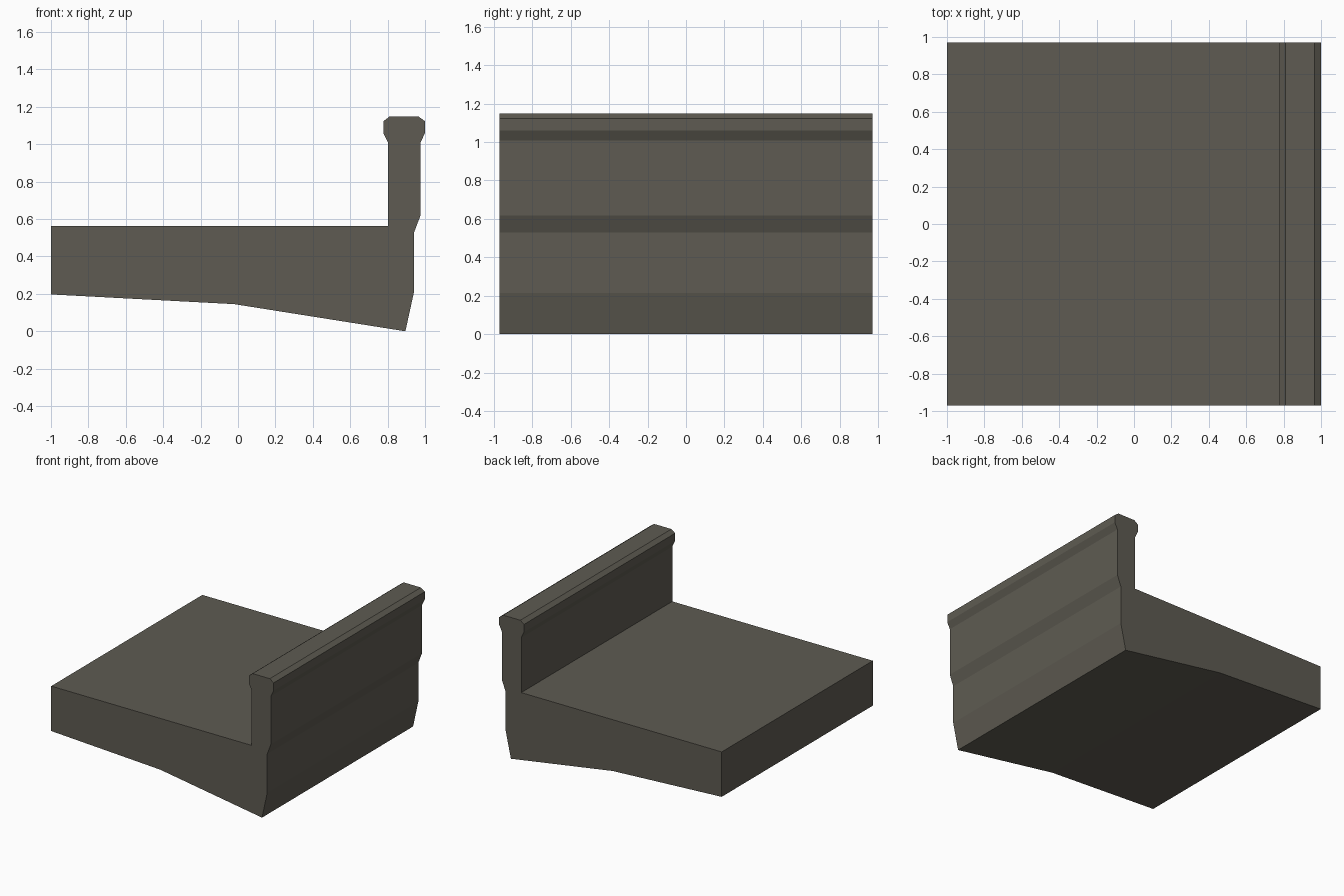
import bpy, bmesh

if "Cube" in bpy.data.objects:
    bpy.data.objects.remove(bpy.data.objects["Cube"])

# Single flat concrete colour
mat = bpy.data.materials.new("dark_concrete")
mat.diffuse_color = (0.112, 0.105, 0.084, 1)
mat.use_nodes = True
mat.node_tree.nodes["Principled BSDF"].inputs["Base Color"].default_value = mat.diffuse_color

# Cross-section (x, z) of the slab with its parapet wall and capping
profile = [
    (-1.0, 0.197), (-0.02, 0.145), (0.895, 0.0),                  # sloping underside
    (0.942, 0.215), (0.942, 0.53), (0.975, 0.617), (0.975, 1.008),  # outer face
    (1.0, 1.06), (1.0, 1.123), (0.965, 1.148),                    # capping
    (0.81, 1.148), (0.777, 1.123), (0.777, 1.06),
    (0.802, 1.008), (0.802, 0.562), (-1.0, 0.562),                # inner face and deck
]
HALF = 0.97

# Extrude the section along y
bm = bmesh.new()
face = bm.faces.new([bm.verts.new((x, -HALF, z)) for x, z in profile])
ext = bmesh.ops.extrude_face_region(bm, geom=[face])
verts = [v for v in ext["geom"] if isinstance(v, bmesh.types.BMVert)]
bmesh.ops.translate(bm, verts=verts, vec=(0, 2 * HALF, 0))
bmesh.ops.recalc_face_normals(bm, faces=bm.faces)

mesh = bpy.data.meshes.new("deck_with_parapet")
bm.to_mesh(mesh)
bm.free()
mesh.materials.append(mat)
obj = bpy.data.objects.new("deck_with_parapet", mesh)
bpy.context.collection.objects.link(obj)
